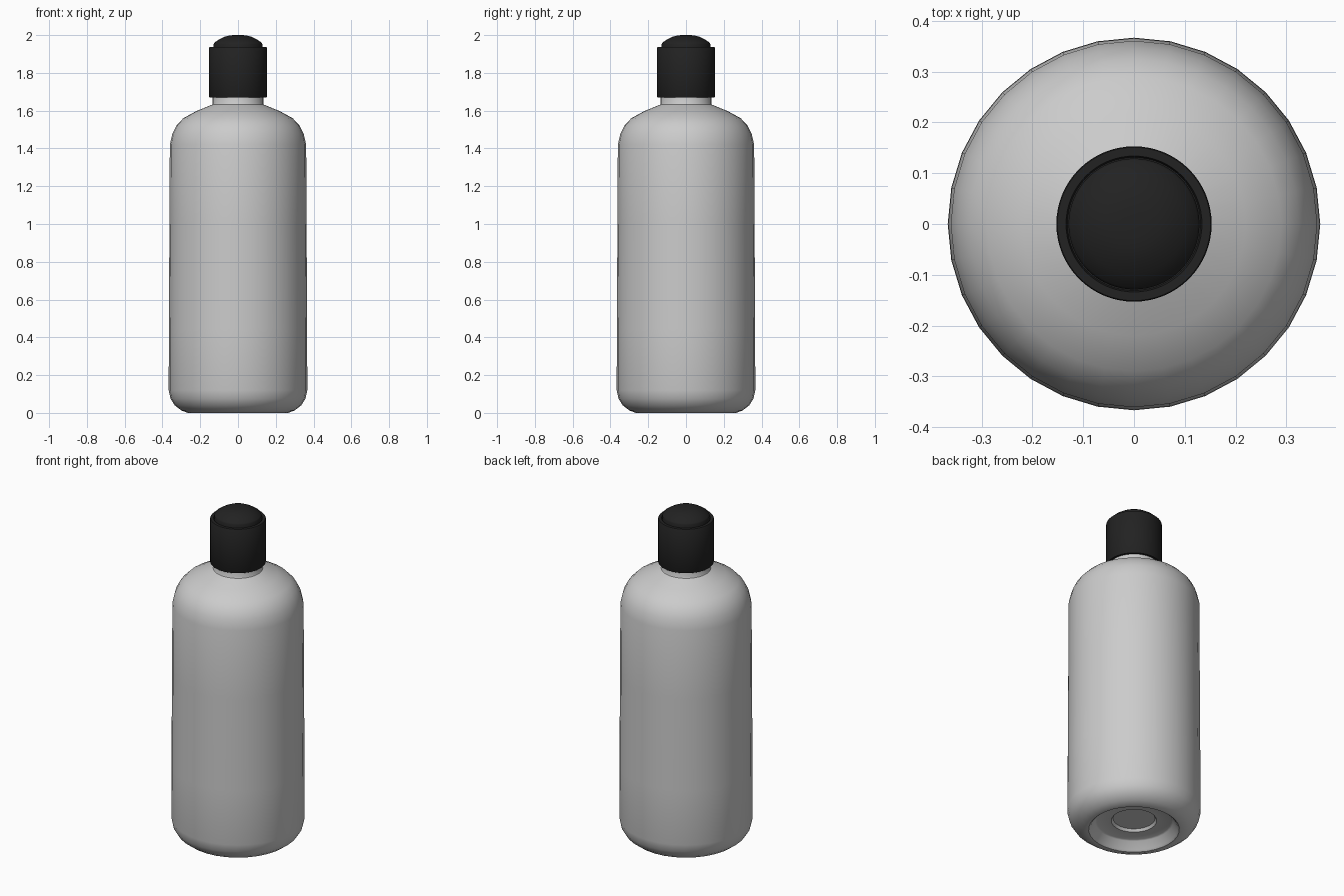
import bpy, bmesh, math

if "Cube" in bpy.data.objects:
    bpy.data.objects.remove(bpy.data.objects["Cube"])


def material(name, value):
    mat = bpy.data.materials.new(name)
    mat.diffuse_color = (value, value, value, 1)
    mat.use_nodes = True
    mat.node_tree.nodes["Principled BSDF"].inputs["Base Color"].default_value = mat.diffuse_color
    return mat


def lathe(name, profile, sides, mat):
    """Revolve an (r, z) profile about z; points with r = 0 become poles."""
    bm = bmesh.new()
    rings = []
    for r, z in profile:
        count = sides if r > 0 else 1
        rings.append([bm.verts.new((r * math.cos(math.tau * i / sides),
                                    r * math.sin(math.tau * i / sides), z))
                      for i in range(count)])
    for a, b in zip(rings, rings[1:]):
        for i in range(sides):
            j = (i + 1) % sides
            if len(a) == 1:
                bm.faces.new((a[0], b[j], b[i]))
            elif len(b) == 1:
                bm.faces.new((a[i], a[j], b[0]))
            else:
                bm.faces.new((a[i], a[j], b[j], b[i]))
    bmesh.ops.recalc_face_normals(bm, faces=bm.faces)
    mesh = bpy.data.meshes.new(name)
    bm.to_mesh(mesh)
    bm.free()
    mesh.materials.append(mat)
    obj = bpy.data.objects.new(name, mesh)
    bpy.context.collection.objects.link(obj)
    bpy.ops.object.select_all(action='DESELECT')
    obj.select_set(True)
    bpy.context.view_layer.objects.active = obj
    bpy.ops.object.shade_smooth_by_angle(angle=math.radians(35))
    return obj


light_grey = material("light grey plastic", 0.6)
black = material("black plastic", 0.016)

# Bottle: recessed base, rounded foot, slightly tapered wall, shoulder, neck
lathe("bottle_body", [
    (0, 0.07), (0.115, 0.07), (0.125, 0.055), (0.205, 0.055), (0.215, 0.05),
    (0.24, 0.008), (0.25, 0.0), (0.265, 0.0), (0.30, 0.013), (0.335, 0.04),
    (0.357, 0.075), (0.367, 0.12), (0.366, 0.45), (0.363, 1.0),
    (0.361, 1.42), (0.347, 1.48), (0.325, 1.523), (0.29, 1.56),
    (0.22, 1.598), (0.137, 1.632), (0.134, 1.638), (0.134, 1.70), (0, 1.70),
], 32, light_grey)

# Cap: hollow-bottomed collar with a shallow groove around the top button
lathe("cap_collar", [
    (0, 1.71), (0.138, 1.71), (0.138, 1.67), (0.151, 1.67), (0.153, 1.673),
    (0.153, 1.933), (0.151, 1.936), (0.134, 1.936), (0.131, 1.925), (0, 1.925),
], 64, black)

# Domed press button
lathe("cap_button", [
    (0, 1.92), (0.129, 1.92), (0.129, 1.953), (0.125, 1.96), (0.10, 1.977),
    (0.075, 1.99), (0.05, 1.997), (0.025, 2.0), (0, 2.0),
], 64, black)
